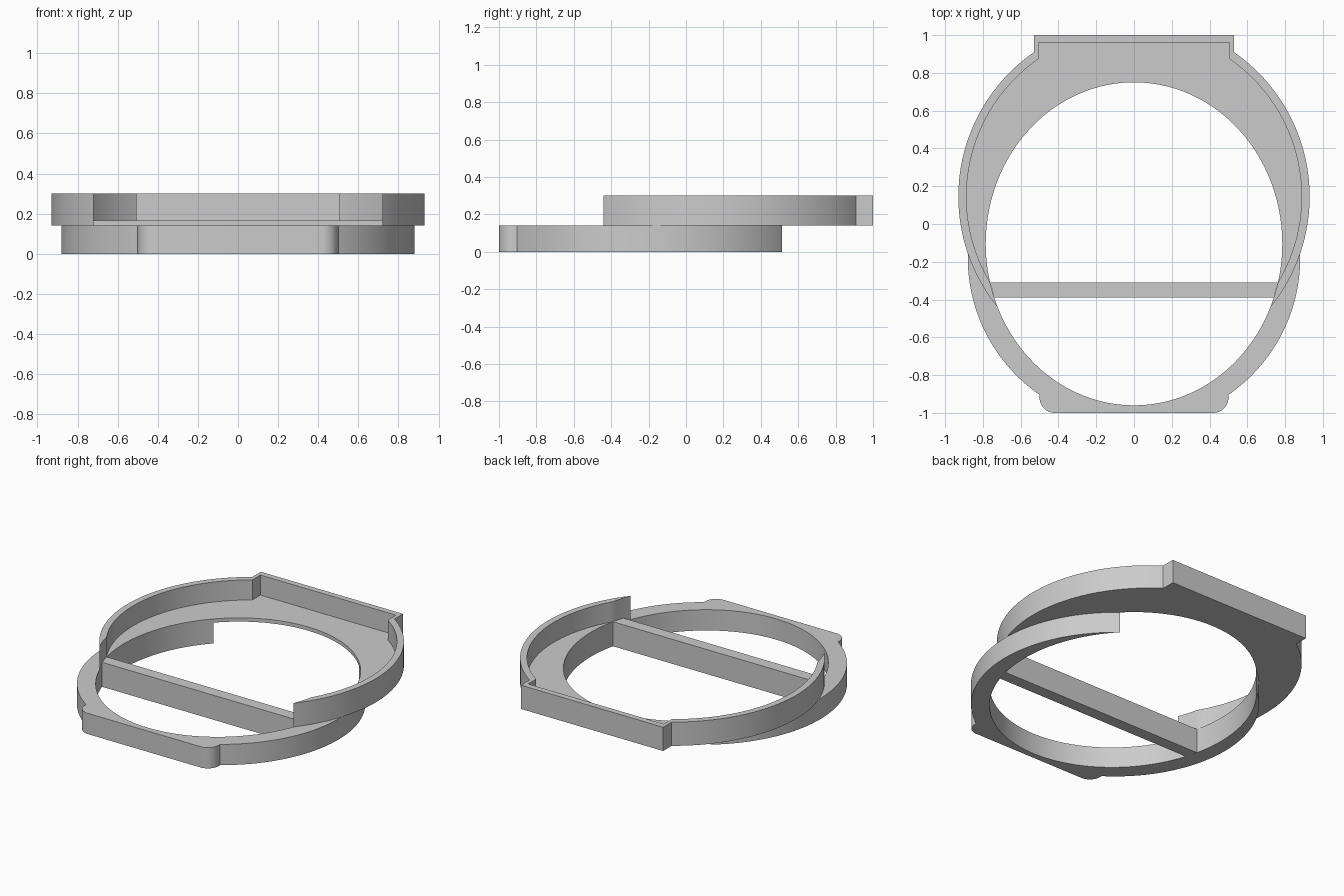
import bpy, bmesh
from math import asin, cos, sin, pi, sqrt

if "Cube" in bpy.data.objects:
    bpy.data.objects.remove(bpy.data.objects["Cube"])

grey = bpy.data.materials.new("plain grey")
grey.use_nodes = True
grey.diffuse_color = (0.6, 0.6, 0.6, 1)
grey.node_tree.nodes["Principled BSDF"].inputs["Base Color"].default_value = (0.6, 0.6, 0.6, 1)

HOLE_Y, HOLE_RX, HOLE_RY = -0.105, 0.785, 0.855


def prism(name, outline, z0, z1):
    """Extrude a closed outline of (x, y) points from z0 to z1."""
    bm = bmesh.new()
    base = bm.faces.new([bm.verts.new((x, y, z0)) for x, y in outline])
    top = bmesh.ops.extrude_face_region(bm, geom=[base])["geom"]
    bmesh.ops.translate(bm, verts=[v for v in top if isinstance(v, bmesh.types.BMVert)],
                        vec=(0, 0, z1 - z0))
    bmesh.ops.recalc_face_normals(bm, faces=bm.faces)
    mesh = bpy.data.meshes.new(name)
    bm.to_mesh(mesh)
    bm.free()
    mesh.materials.append(grey)
    obj = bpy.data.objects.new(name, mesh)
    bpy.context.collection.objects.link(obj)
    return obj


def tabbed_disc(cy, r, half, edge, side, fillet=0, n=128):
    """Disc outline with a straight tab out to y = edge; side is +1 back, -1 front."""
    a = asin(half / r)
    pts = []
    for i in range(n + 1):
        t = a + (2 * pi - 2 * a) * i / n
        pts.append((r * sin(t), cy + side * r * cos(t)))
    steps = 10 if fillet else 0
    corner = []
    for i in range(steps + 1):
        t = pi / 2 * i / max(steps, 1)
        corner.append((half - fillet + fillet * cos(t), edge - side * fillet * (1 - sin(t))))
    return pts + [(-x, y) for x, y in corner] + corner[::-1]


def cut(obj, cutter):
    mod = obj.modifiers.new("cut", "BOOLEAN")
    mod.operation, mod.solver, mod.object = "DIFFERENCE", "EXACT", cutter
    bpy.context.view_layer.objects.active = obj
    bpy.ops.object.modifier_apply(modifier=mod.name)


# Lower ring with rounded front tab, upper tray with square back tab
lower_ring = prism("lower_ring", tabbed_disc(-0.18, 0.88, 0.5, -1.0, -1, 0.08), 0, 0.14)
upper_tray = prism("upper_tray", tabbed_disc(0.145, 0.93, 0.53, 1.0, 1), 0.14, 0.3)

# Recess in the tray leaves a thin wall; one oval opening passes through both
recess = prism("recess_cutter", tabbed_disc(0.145, 0.887, 0.505, 0.96, 1), 0.165, 0.4)
oval = [(HOLE_RX * cos(2 * pi * i / 160), HOLE_Y + HOLE_RY * sin(2 * pi * i / 160))
        for i in range(160)]
opening = prism("opening_cutter", oval, -0.1, 0.5)
cut(upper_tray, recess)
for part in (lower_ring, upper_tray):
    cut(part, opening)
for helper in (recess, opening):
    bpy.data.objects.remove(helper)

# Crossbar ending on the oval opening
ends = [(HOLE_RX * sqrt(1 - ((y - HOLE_Y) / HOLE_RY) ** 2), y) for y in (-0.39, -0.31)]
crossbar = prism("crossbar", ends + [(-x, y) for x, y in reversed(ends)], 0, 0.165)

# Smooth curved walls, crisp edges
for obj in bpy.context.view_layer.objects:
    obj.select_set(obj in (lower_ring, upper_tray, crossbar))
bpy.context.view_layer.objects.active = lower_ring
bpy.ops.object.shade_smooth_by_angle(angle=pi / 6)
